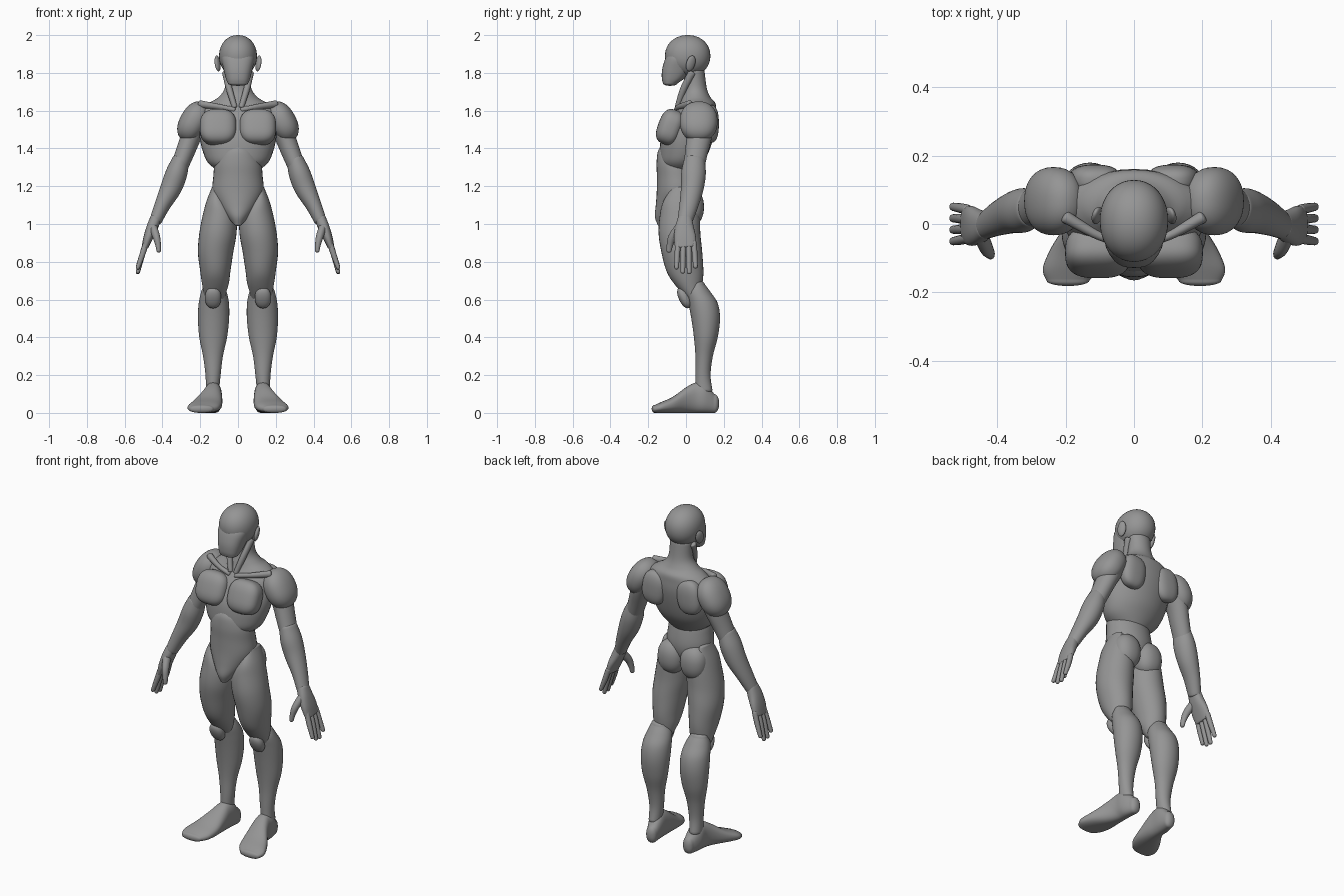
import bpy, bmesh, math
from mathutils import Vector, Euler

if "Cube" in bpy.data.objects:
    bpy.data.objects.remove(bpy.data.objects["Cube"], do_unlink=True)

clay = bpy.data.materials.new("clay grey")
clay.use_nodes = True
grey = (0.3, 0.3, 0.3, 1)
clay.diffuse_color = grey
clay.node_tree.nodes["Principled BSDF"].inputs["Base Color"].default_value = grey


def finish(name, bm, pair):
    """Turn a bmesh into a smooth object, mirrored when it is a left/right pair."""
    bmesh.ops.recalc_face_normals(bm, faces=bm.faces)
    for f in bm.faces:
        f.smooth = True
    mesh = bpy.data.meshes.new(name)
    bm.to_mesh(mesh)
    bm.free()
    mesh.materials.append(clay)
    obj = bpy.data.objects.new(name, mesh)
    bpy.context.collection.objects.link(obj)
    if pair:
        mod = obj.modifiers.new("Mirror", 'MIRROR')
        mod.use_mirror_merge = False
    return obj


def power(v, p):
    return math.copysign(abs(v) ** p, v)


def blob(name, center, radii, rot=(0, 0, 0), square=1.0, pair=True):
    """Ellipsoid, boxier as square goes below one."""
    bm = bmesh.new()
    bmesh.ops.create_uvsphere(bm, u_segments=40, v_segments=24, radius=1)
    turn = Euler(rot)
    for v in bm.verts:
        p = Vector([power(c, square) * r for c, r in zip(v.co, radii)])
        p.rotate(turn)
        v.co = p + Vector(center)
    return finish(name, bm, pair)


def spline(rows, steps=5):
    """Catmull-Rom interpolation through whole rows of numbers."""
    out = []
    ext = [rows[0]] + list(rows) + [rows[-1]]
    for a, b, c, d in zip(ext, ext[1:], ext[2:], ext[3:]):
        for k in range(steps):
            t = k / steps
            out.append([q + 0.5 * t * (r - p + t * (2 * p - 5 * q + 4 * r - s
                        + t * (3 * (q - r) + s - p)))
                        for p, q, r, s in zip(a, b, c, d)])
    return out + [list(rows[-1])]


def loft(name, rows, axis=None, square=1.0, dome=0.5, pair=True, segs=32):
    """Skin of elliptical rings; rows are x, y, z, side radius, front radius."""
    pts = spline(rows)
    rings = []
    last = len(pts) - 1
    for i, (x, y, z, a, b) in enumerate(pts):
        ahead, behind = pts[min(i + 1, last)], pts[max(i - 1, 0)]
        t = (Vector(axis) if axis else Vector(ahead[:3]) - Vector(behind[:3])).normalized()
        c = Vector((x, y, z))
        ring = [(c, t, a, b)]
        if i in (0, last):  # rounded ends
            out = -1 if i == 0 else 1
            h = dome * min(a, b) * out
            for k in range(1, 6):
                ang = k * math.pi / 11
                s = math.cos(ang)
                ring.append((c + t * h * math.sin(ang), t, a * s, b * s))
            if i == 0:
                ring.reverse()
        rings += ring
    bm = bmesh.new()
    loops = []
    for c, t, a, b in rings:
        side = (Vector((1, 0, 0)) - t * t.x).normalized()
        front = t.cross(side)
        loop = []
        for k in range(segs):
            ang = 2 * math.pi * k / segs
            loop.append(bm.verts.new(c + side * a * power(math.cos(ang), square)
                                     + front * b * power(math.sin(ang), square)))
        loops.append(loop)
    for lo, hi in zip(loops, loops[1:]):
        for k in range(segs):
            n = (k + 1) % segs
            bm.faces.new((lo[k], lo[n], hi[n], hi[k]))
    bm.faces.new(loops[0])
    bm.faces.new(loops[-1])
    return finish(name, bm, pair)


def column(name, rows, **kw):
    """Upright loft; rows are z, x min, x max, y min, y max."""
    return loft(name, [((a + b) / 2, (c + d) / 2, z, (b - a) / 2, (d - c) / 2)
                       for z, a, b, c, d in rows], axis=(0, 0, 1), **kw)


def trunk(name, rows, **kw):
    """Centred upright loft; rows are z, half width, y min, y max."""
    return column(name, [(z, -w, w, c, d) for z, w, c, d in rows], pair=False, **kw)


# Head
blob("cranium", (0, .009, 1.89), (.1, .12, .11), square=.95, pair=False)
trunk("face", [(1.745, .054, -.122, -.045), (1.77, .064, -.128, -.01), (1.82, .077, -.126, .03),
               (1.88, .088, -.108, .06), (1.92, .07, -.08, .05)], square=.8, dome=.35)
blob("ears", (.108, .025, 1.85), (.013, .025, .043), rot=(-.2, .2, .4))

# Trunk
trunk("ribcage_and_neck", [(1.27, .09, -.1, .05), (1.32, .155, -.135, .085), (1.38, .185, -.14, .12),
                           (1.46, .203, -.13, .145), (1.54, .205, -.095, .16), (1.6, .2, -.06, .16),
                           (1.64, .155, -.035, .155), (1.67, .105, -.025, .13),
                           (1.72, .07, -.012, .11), (1.81, .065, -.01, .098)])
trunk("abdomen", [(1, .022, -.152, -.11), (1.04, .06, -.165, 0), (1.1, .105, -.16, .05),
                  (1.17, .135, -.155, .068), (1.25, .131, -.154, .06), (1.32, .122, -.156, .04),
                  (1.38, .09, -.15, 0), (1.41, .045, -.135, -.04)])
blob("chest_muscles", (.105, -.083, 1.512), (.097, .066, .096), rot=(-.35, 0, 0), square=.72)
blob("shoulder_blades", (.115, .128, 1.53), (.075, .046, .1), rot=(0, -.12, 0), square=.78)
blob("buttocks", (.075, .023, 1.09), (.08, .072, .1), square=.9)
loft("neck_muscles", [(.068, .03, 1.8, .016, .02), (.045, -.015, 1.71, .017, .018),
                      (.018, -.045, 1.62, .014, .014)])
loft("collarbones", [(.02, -.05, 1.605, .014, .014), (.1, -.035, 1.62, .013, .015),
                     (.2, .02, 1.635, .018, .02)])

# Arms
blob("shoulders", (.235, .067, 1.542), (.073, .1, .113), rot=(0, -.5, 0), square=.9)
loft("upper_arms", [(.2, .075, 1.57, .07, .08), (.245, .07, 1.47, .055, .068),
                    (.28, .055, 1.38, .05, .06), (.315, .04, 1.29, .045, .055)])
loft("forearms", [(.303, .045, 1.34, .045, .055), (.325, .04, 1.27, .057, .065),
                  (.355, .033, 1.19, .056, .06), (.4, .015, 1.1, .042, .05),
                  (.435, -.005, 1.02, .033, .04)])

# Hands
loft("palms", [(.435, -.005, 1.03, .03, .038), (.455, -.008, .98, .03, .05),
               (.475, -.006, .93, .025, .058), (.492, -.002, .88, .018, .056)], square=.85)
loft("thumbs", [(.452, -.025, .99, .022, .026), (.433, -.07, .935, .02, .022),
                (.423, -.085, .89, .015, .017), (.42, -.09, .86, .012, .014)], dome=1, segs=16)
for i, tip in enumerate((.77, .748, .745, .775)):
    y = -.042 + i * .028
    loft("finger_%d" % (i + 1), [(.487, y, .9, .015, .0145), (.506, y * 1.1, .84, .015, .0145),
                                 (.53, y * 1.2, tip, .011, .012)], dome=1, segs=16)

# Legs
column("thighs", [(.6, .075, .175, .01, .075), (.68, .05, .19, -.06, .087), (.75, .04, .2, -.103, .092),
                  (.85, .025, .212, -.13, .086), (.95, .008, .205, -.145, .076),
                  (1.05, .01, .186, -.138, .073), (1.12, .055, .167, -.12, .06),
                  (1.19, .1, .14, -.075, .035)])
blob("kneecaps", (.132, -.008, .61), (.043, .03, .06), rot=(.45, 0, 0), square=.9)
column("calves", [(.12, .1, .17, .05, .14), (.2, .092, .172, .05, .13), (.3, .08, .185, .05, .142),
                  (.4, .058, .205, .042, .168), (.5, .047, .212, .028, .18), (.58, .048, .208, .013, .168),
                  (.64, .06, .195, .002, .13), (.68, .08, .18, .02, .1)])

# Feet, from heel to toe: y, x min, x max, height
sole = [(.15, .09, .155, .1), (.1, .085, .175, .155), (.05, .085, .18, .16), (0, .083, .2, .135),
        (-.07, .085, .243, .085), (-.13, .1, .267, .058), (-.165, .13, .257, .042)]
loft("feet", [((a + b) / 2, y, h / 2, (b - a) / 2, h / 2) for y, a, b, h in sole],
     axis=(0, -1, 0), square=.85, dome=.8)
